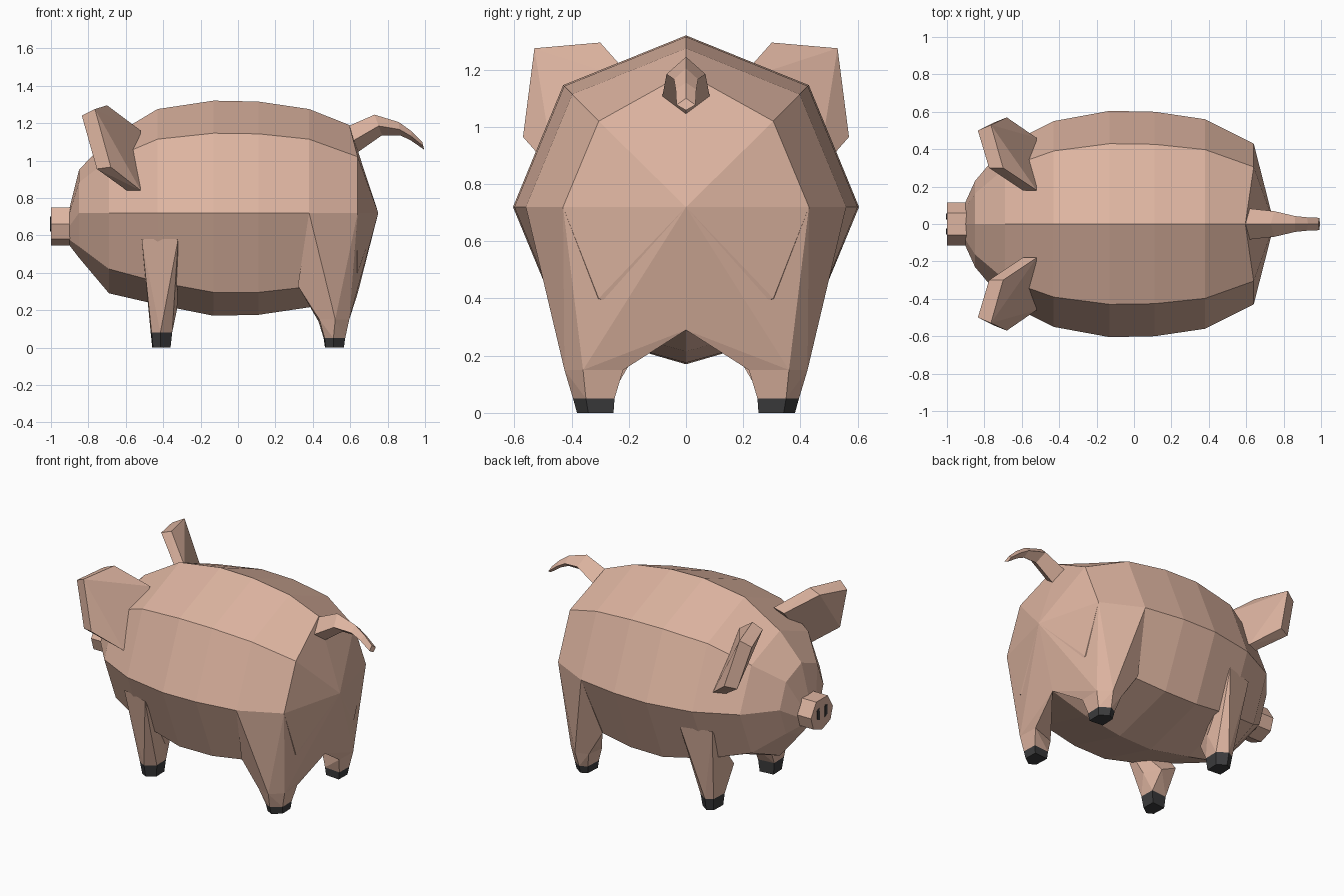
import bpy, bmesh

if "Cube" in bpy.data.objects:
    bpy.data.objects.remove(bpy.data.objects["Cube"])


def material(name, rgb):
    m = bpy.data.materials.new(name)
    m.diffuse_color = (*rgb, 1)
    m.use_nodes = True
    m.node_tree.nodes["Principled BSDF"].inputs["Base Color"].default_value = m.diffuse_color
    return m


skin = material("pink skin", (0.73, 0.46, 0.355))
dark = material("dark grey", (0.045, 0.045, 0.047))


def finish(bm, name, mat):
    bmesh.ops.recalc_face_normals(bm, faces=bm.faces[:])
    me = bpy.data.meshes.new(name)
    bm.to_mesh(me)
    bm.free()
    me.materials.append(mat)
    ob = bpy.data.objects.new(name, me)
    bpy.context.collection.objects.link(ob)
    return ob


def loft(name, rings, mat, tip=None):
    """Skin closed rings; the first end is capped, the last capped or drawn to a tip."""
    bm = bmesh.new()
    vs = [[bm.verts.new(p) for p in r] for r in rings]
    n = len(rings[0])
    for a, b in zip(vs, vs[1:]):
        for i in range(n):
            j = (i + 1) % n
            bm.faces.new((a[i], a[j], b[j], b[i]))
    bm.faces.new(vs[0])
    if tip:
        t = bm.verts.new(tip)
        for i in range(n):
            bm.faces.new((vs[-1][i], vs[-1][(i + 1) % n], t))
    else:
        bm.faces.new(vs[-1])
    return finish(bm, name, mat)


def hull(name, pts, mat, side):
    """Convex solid around points, mirrored across y by side."""
    bm = bmesh.new()
    for x, y, z in pts:
        bm.verts.new((x, y * side, z))
    r = bmesh.ops.convex_hull(bm, input=bm.verts[:])
    loose = [v for v in bm.verts if not v.link_faces]
    bmesh.ops.delete(bm, geom=loose, context='VERTS')
    bmesh.ops.dissolve_limit(bm, angle_limit=0.03, verts=bm.verts[:], edges=bm.edges[:])
    return finish(bm, name, mat)


# body: eight-sided sections (x, half width, side z, top z, lower edge z, bottom z, top x)
def section(x, w, mid, top, low, bot, tx=None):
    k = 0.71
    up = mid + k * (top - mid)
    if tx is not None:
        up = 1.02
    return [(x if tx is None else tx, 0, top), (x, k * w, up), (x, w, mid), (x, k * w, low),
            (x, 0, bot), (x, -k * w, low), (x, -w, mid), (x, -k * w, up)]


body = [section(*s) for s in (
    (-0.90, 0.12, 0.65, 0.75, 0.575, 0.545),
    (-0.85, 0.23, 0.72, 0.95, 0.54, 0.48),
    (-0.69, 0.42, 0.72, 1.12, 0.42, 0.29),
    (-0.43, 0.55, 0.72, 1.275, 0.35, 0.23),
    (-0.13, 0.605, 0.72, 1.32, 0.295, 0.17),
    (0.11, 0.60, 0.72, 1.315, 0.295, 0.175),
    (0.38, 0.56, 0.72, 1.275, 0.325, 0.215),
    (0.64, 0.43, 0.72, 1.19, 0.40, 0.29, 0.595))]
loft("body", body, skin, tip=(0.75, 0, 0.72))

# snout
prof = [(-0.06, 0.75), (0.06, 0.75), (0.115, 0.66), (0.09, 0.58), (0, 0.545), (-0.09, 0.58), (-0.115, 0.66)]
loft("snout", [[(x, y, z) for y, z in prof] for x in (-1.0, -0.88)], skin)

# tail: four-sided sections (top x, top z, bottom x, bottom z, half width)
tail = []
for tx, tz, bx, bz, w in ((0.57, 1.175, 0.62, 1.03, 0.085), (0.73, 1.245, 0.77, 1.135, 0.068),
                          (0.86, 1.205, 0.865, 1.135, 0.042), (0.93, 1.155, 0.92, 1.11, 0.036),
                          (0.985, 1.10, 0.995, 1.058, 0.033)):
    mx, mz = tx * .45 + bx * .55, tz * .45 + bz * .55
    tail.append([(tx, 0, tz), (mx, w, mz), (bx, 0, bz), (mx, -w, mz)])
loft("tail", tail, skin)

# hoof outline around its centre
FOOT = [(-0.057, -0.06), (-0.052, 0.05), (-0.005, 0.075), (0.058, 0.03), (0.055, -0.07)]


def foot(cx, cy, z, k=1.0):
    return [(cx + x * k, cy + y * k, z) for x, y in FOOT]


for side, tag in ((1, "left"), (-1, "right")):
    # ear slab
    hull(f"ear_{tag}", [
        (-0.765, 0.53, 1.275), (-0.70, 0.30, 1.295), (-0.68, 0.57, 0.965),
        (-0.835, 0.50, 1.24), (-0.775, 0.30, 1.265), (-0.755, 0.54, 0.955),
        (-0.595, 0.43, 0.84), (-0.52, 0.46, 0.84), (-0.595, 0.18, 1.14), (-0.52, 0.18, 1.16)], skin, side)
    # nostril plate
    hull(f"nostril_{tag}", [(x, y, z) for x in (-1.004, -0.998)
                            for y, z in ((0.025, 0.62), (0.05, 0.63), (0.055, 0.69), (0.03, 0.70))], dark, side)
    # front leg and hoof
    hull(f"front_leg_{tag}", [(-0.515, 0.46, 0.58), (-0.32, 0.52, 0.58), (-0.325, 0.30, 0.21),
                              (-0.37, 0.18, 0.20), (-0.48, 0.18, 0.25)] + foot(-0.41, 0.32, 0.08), skin, side)
    hull(f"front_hoof_{tag}", foot(-0.41, 0.32, 0.08) + foot(-0.41, 0.315, 0, 0.85), dark, side)
    # rear haunch, lower leg and hoof
    knee = [(0.43, 0.27, 0.14), (0.435, 0.40, 0.15), (0.52, 0.425, 0.15), (0.595, 0.36, 0.15), (0.59, 0.22, 0.15)]
    hull(f"haunch_{tag}", [(0.38, 0.56, 0.72), (0.64, 0.43, 0.72), (0.75, 0, 0.72), (0.64, 0, 0.29),
                           (0.385, 0.40, 0.22), (0.32, 0.42, 0.33)] + knee, skin, side)
    hull(f"rear_leg_{tag}", knee + foot(0.515, 0.32, 0.05), skin, side)
    hull(f"rear_hoof_{tag}", foot(0.515, 0.32, 0.05) + foot(0.515, 0.315, 0, 0.88), dark, side)
